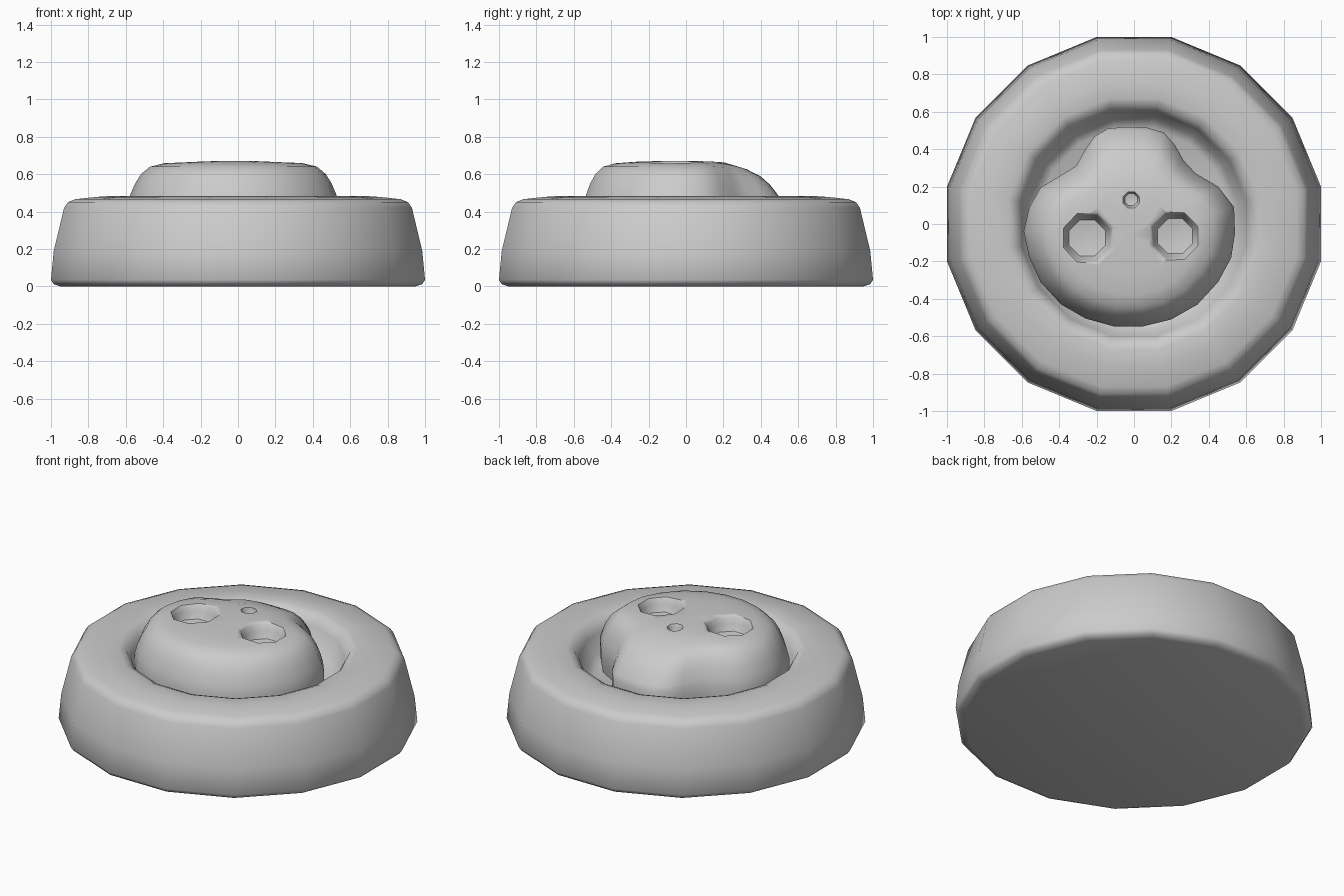
import bpy, bmesh, math

if "Cube" in bpy.data.objects:
    bpy.data.objects.remove(bpy.data.objects["Cube"])


def loft(name, rings):
    """Skin a closed solid through equally sized rings, capped at both ends."""
    bm = bmesh.new()
    loops = [[bm.verts.new(p) for p in ring] for ring in rings]
    n = len(loops[0])
    for a, b in zip(loops, loops[1:]):
        for i in range(n):
            j = (i + 1) % n
            bm.faces.new((a[i], a[j], b[j], b[i]))
    bm.faces.new(loops[0][::-1])
    bm.faces.new(loops[-1])
    bmesh.ops.recalc_face_normals(bm, faces=bm.faces)
    mesh = bpy.data.meshes.new(name)
    bm.to_mesh(mesh)
    bm.free()
    obj = bpy.data.objects.new(name, mesh)
    bpy.context.collection.objects.link(obj)
    return obj


def circle(r, z, sides, cx=0, cy=0):
    # r is measured to the flats, which face the axes
    out = r / math.cos(math.pi / sides)
    return [(cx + out * math.cos((i + 0.5) * math.tau / sides),
             cy + out * math.sin((i + 0.5) * math.tau / sides), z) for i in range(sides)]


def smooth(obj, angle):
    bpy.ops.object.select_all(action='DESELECT')
    obj.select_set(True)
    bpy.context.view_layer.objects.active = obj
    bpy.ops.object.shade_smooth_by_angle(angle=math.radians(angle))


# Round sixteen-sided base with a recess in the top
base_profile = [(0.95, 0.0), (0.985, 0.012), (1.0, 0.035), (0.985, 0.19), (0.93, 0.42),
                (0.91, 0.45), (0.87, 0.466), (0.76, 0.478), (0.67, 0.484),
                (0.625, 0.465), (0.60, 0.42), (0.56, 0.32), (0.51, 0.29)]
base = loft("round_base", [circle(r, z, 16) for r, z in base_profile])
smooth(base, 60)

# Skull: one outline, shrunk and raised ring by ring
outline = [(0.54, -0.05), (0.535, 0.09), (0.45, 0.20), (0.33, 0.27), (0.265, 0.34),
           (0.22, 0.42), (0.16, 0.49), (0.07, 0.515), (-0.04, 0.52), (-0.14, 0.51),
           (-0.21, 0.47), (-0.26, 0.40), (-0.31, 0.31), (-0.40, 0.255), (-0.50, 0.195),
           (-0.56, 0.09), (-0.59, -0.04), (-0.56, -0.18), (-0.50, -0.31), (-0.39, -0.43),
           (-0.26, -0.505), (-0.11, -0.547), (0.05, -0.547), (0.20, -0.51),
           (0.34, -0.43), (0.45, -0.31), (0.52, -0.18)]
levels = [(0.97, 0.27), (1.0, 0.36), (1.0, 0.44), (0.975, 0.49), (0.93, 0.55), (0.875, 0.60),
          (0.79, 0.64), (0.66, 0.658), (0.45, 0.666), (0.2, 0.67), (0.02, 0.671)]
CX, CY = -0.02, -0.05


def skull_ring(scale, z):
    ring = []
    for x, y in outline:
        px, py = CX + (x - CX) * scale, CY + (y - CY) * scale
        # the jaw end slopes down
        drop = 0.55 * max(0, py - 0.17) ** 1.5 * max(0, (z - 0.44) / 0.23)
        ring.append((px, py, z - drop))
    return ring


skull = loft("skull", [skull_ring(s, z) for s, z in levels])

# Eye sockets and nose hole: tapered eight-sided bowls
for name, x, y, r, depth in [("eye_cutter_left", -0.25, -0.075, 0.135, 0.10),
                             ("eye_cutter_right", 0.22, -0.065, 0.13, 0.10),
                             ("nose_cutter", -0.015, 0.13, 0.045, 0.05)]:
    top = 0.672
    cutter = loft(name, [circle(r * k, top - depth * d, 8, x, y) for k, d in
                         [(0.35, 1.0), (0.72, 0.92), (0.86, 0.5), (0.93, 0.15), (1.03, 0.0), (1.1, -1.0)]])
    mod = skull.modifiers.new(name, 'BOOLEAN')
    mod.operation = 'DIFFERENCE'
    mod.object = cutter
    mod.solver = 'EXACT'
    bpy.context.view_layer.objects.active = skull
    bpy.ops.object.modifier_apply(modifier=mod.name)
    bpy.data.objects.remove(cutter)
smooth(skull, 50)
